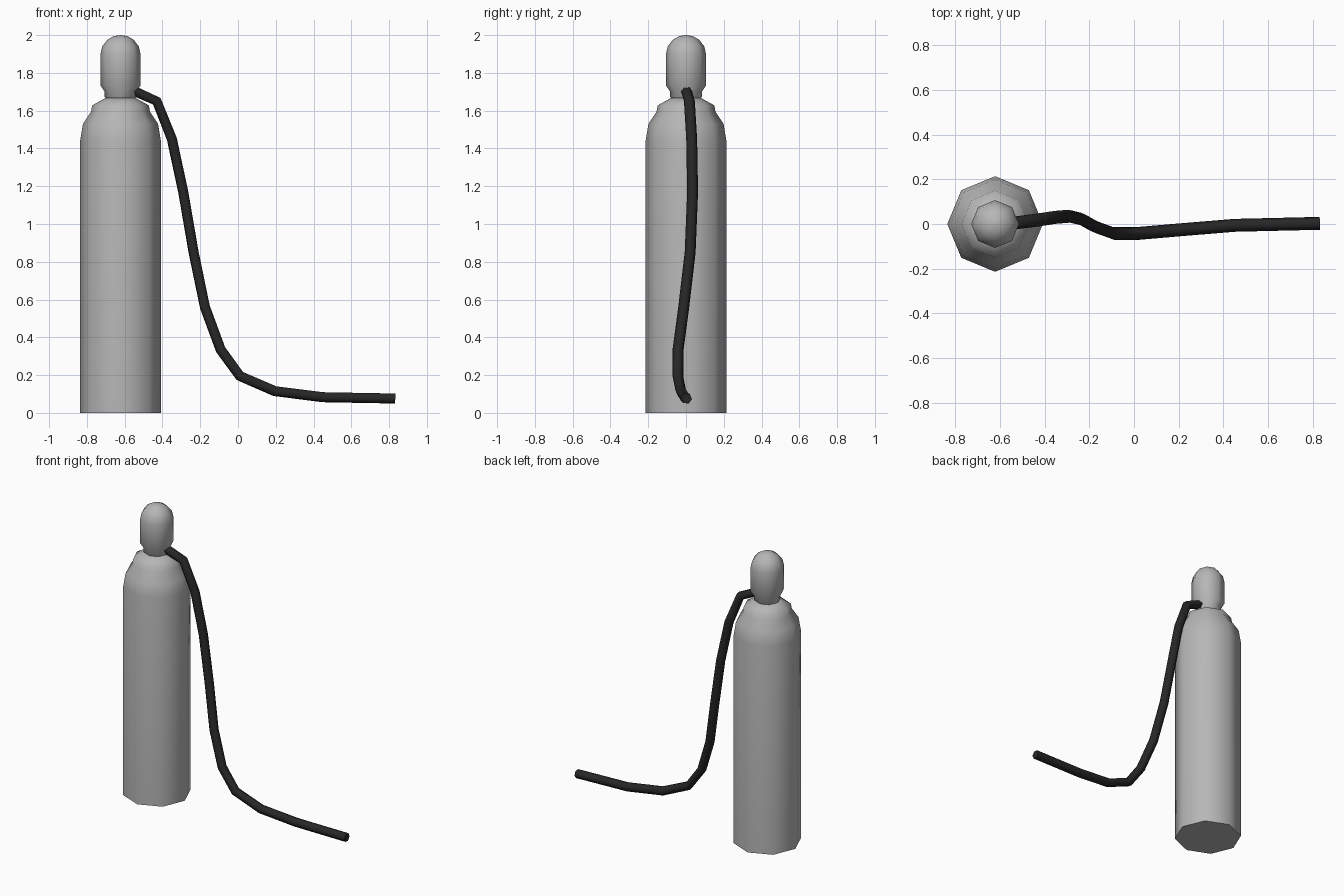
import bpy, bmesh, math

if "Cube" in bpy.data.objects:
    bpy.data.objects.remove(bpy.data.objects["Cube"])

AXIS_X = -0.622
SIDES = 8


def material(name, value):
    m = bpy.data.materials.new(name)
    m.diffuse_color = (value, value, value, 1)
    m.use_nodes = True
    m.node_tree.nodes["Principled BSDF"].inputs["Base Color"].default_value = m.diffuse_color
    return m


steel = material("grey steel", 0.47)
rubber = material("black rubber", 0.02)


def finish(ob, mat, angle):
    ob.data.materials.clear()
    ob.data.materials.append(mat)
    bpy.ops.object.select_all(action='DESELECT')
    ob.select_set(True)
    bpy.context.view_layer.objects.active = ob
    bpy.ops.object.shade_smooth_by_angle(angle=math.radians(angle))


def lathe(name, profile, mat, angle=50):
    """Revolve (radius, height) points around the bottle axis, capping both ends."""
    bm = bmesh.new()
    rings = []
    for r, z in profile:
        turns = [2 * math.pi * i / SIDES for i in range(SIDES)]
        rings.append([bm.verts.new((AXIS_X + r * math.cos(t), r * math.sin(t), z)) for t in turns])
    for low, high in zip(rings, rings[1:]):
        for i in range(SIDES):
            j = (i + 1) % SIDES
            bm.faces.new((low[i], low[j], high[j], high[i]))
    bm.faces.new(rings[0][::-1])
    bm.faces.new(rings[-1])
    bmesh.ops.remove_doubles(bm, verts=bm.verts, dist=1e-5)
    bmesh.ops.recalc_face_normals(bm, faces=bm.faces)
    me = bpy.data.meshes.new(name)
    bm.to_mesh(me)
    bm.free()
    ob = bpy.data.objects.new(name, me)
    bpy.context.collection.objects.link(ob)
    finish(ob, mat, angle)


# Tall bottle with rounded shoulder and sharp-edged collar
lathe("bottle", [(0.214, 0), (0.214, 1.44), (0.199, 1.53), (0.156, 1.595),
                 (0.15, 1.628), (0.08, 1.667)], steel)

# Domed valve cap, narrower at its foot
lathe("valve_cap", [(0.075, 1.664), (0.084, 1.672), (0.084, 1.70), (0.107, 1.735), (0.107, 1.895),
                    (0.097, 1.94), (0.068, 1.977), (0.035, 1.995), (0.004, 2.0)], steel)

# Hose running from the valve down to the ground
path = [(-0.58, 0.0, 1.715), (-0.53, 0.005, 1.695), (-0.43, 0.018, 1.65), (-0.35, 0.03, 1.45),
        (-0.29, 0.035, 1.17), (-0.235, 0.022, 0.85), (-0.175, -0.012, 0.56), (-0.092, -0.042, 0.335),
        (0.01, -0.043, 0.195), (0.195, -0.027, 0.115), (0.45, -0.006, 0.083), (0.832, 0.003, 0.076)]
curve = bpy.data.curves.new("hose", 'CURVE')
curve.dimensions = '3D'
curve.bevel_depth = 0.029
curve.bevel_resolution = 1
curve.use_fill_caps = True
spline = curve.splines.new('POLY')
spline.points.add(len(path) - 1)
for point, co in zip(spline.points, path):
    point.co = (*co, 1)
hose = bpy.data.objects.new("hose", curve)
bpy.context.collection.objects.link(hose)
bpy.ops.object.select_all(action='DESELECT')
hose.select_set(True)
bpy.context.view_layer.objects.active = hose
bpy.ops.object.convert(target='MESH')
finish(bpy.context.object, rubber, 65)
